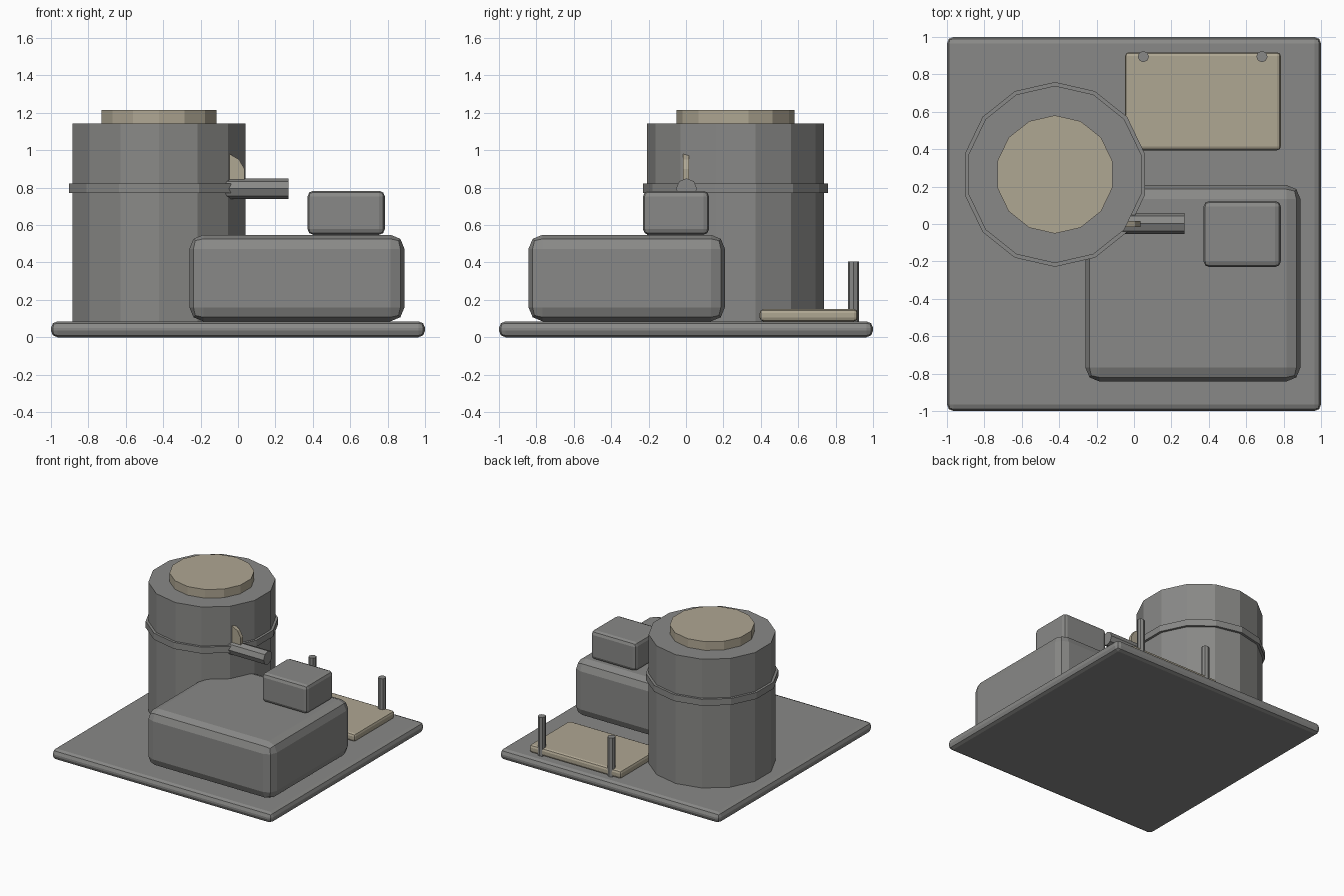
import bpy
import math

if "Cube" in bpy.data.objects:
    bpy.data.objects.remove(bpy.data.objects["Cube"])


def material(name, rgb):
    m = bpy.data.materials.new(name)
    m.diffuse_color = (*rgb, 1)
    m.use_nodes = True
    m.node_tree.nodes["Principled BSDF"].inputs["Base Color"].default_value = m.diffuse_color
    return m


GREY = material("machine grey", (0.25, 0.25, 0.242))
TAN = material("warm tan", (0.43, 0.385, 0.29))


def box(name, lo, hi, mat, bevel, segments=2):
    """Bevelled box between two corners."""
    bpy.ops.mesh.primitive_cube_add(size=1, location=[(a + b) / 2 for a, b in zip(lo, hi)])
    ob = bpy.context.object
    ob.name = name
    ob.scale = [b - a for a, b in zip(lo, hi)]
    bpy.ops.object.transform_apply(location=False, rotation=False, scale=True)
    mod = ob.modifiers.new("soft edges", 'BEVEL')
    mod.width = bevel
    mod.segments = segments
    ob.data.materials.append(mat)
    return ob


def cylinder(name, x, y, z0, z1, radius, sides, mat):
    """Upright flat-sided cylinder with a vertex towards +y."""
    bpy.ops.mesh.primitive_cylinder_add(vertices=sides, radius=radius, depth=z1 - z0,
                                        location=(x, y, (z0 + z1) / 2))
    ob = bpy.context.object
    ob.name = name
    ob.data.materials.append(mat)
    return ob


# Base plate
box("base_plate", (-1, -1, 0), (1, 1, 0.085), GREY, 0.035)

# Tank with band and lid
TX, TY = -0.423, 0.265
cylinder("tank", TX, TY, 0.08, 1.143, 0.474, 14, GREY)
cylinder("tank_band", TX, TY, 0.77, 0.823, 0.494, 14, GREY)
cylinder("tank_lid", TX, TY, 1.13, 1.214, 0.316, 14, TAN)

# Motor housing and control box on top of it
box("housing", (-0.26, -0.842, 0.085), (0.89, 0.208, 0.548), GREY, 0.075)
box("control_box", (0.372, -0.23, 0.548), (0.785, 0.123, 0.783), GREY, 0.03)

# Outlet pipe along x
pipe = cylinder("outlet_pipe", 0.06, 0.003, 0.794 - 0.21, 0.794 + 0.21, 0.056, 8, GREY)
pipe.rotation_euler = (0, math.pi / 2, 0)

# Valve wheel standing on the pipe, half sunk into the tank
wheel = cylinder("valve_wheel", -0.075, 0.0, 0.87 - 0.015, 0.87 + 0.015, 0.114, 12, TAN)
wheel.rotation_euler = (math.pi / 2, math.radians(15), 0)

# Rear pad with two posts
box("rear_pad", (-0.048, 0.394, 0.085), (0.785, 0.918, 0.15), TAN, 0.02)
for side, x in (("left", 0.05), ("right", 0.684)):
    cylinder("post_" + side, x, 0.895, 0.08, 0.404, 0.03, 8, GREY)
